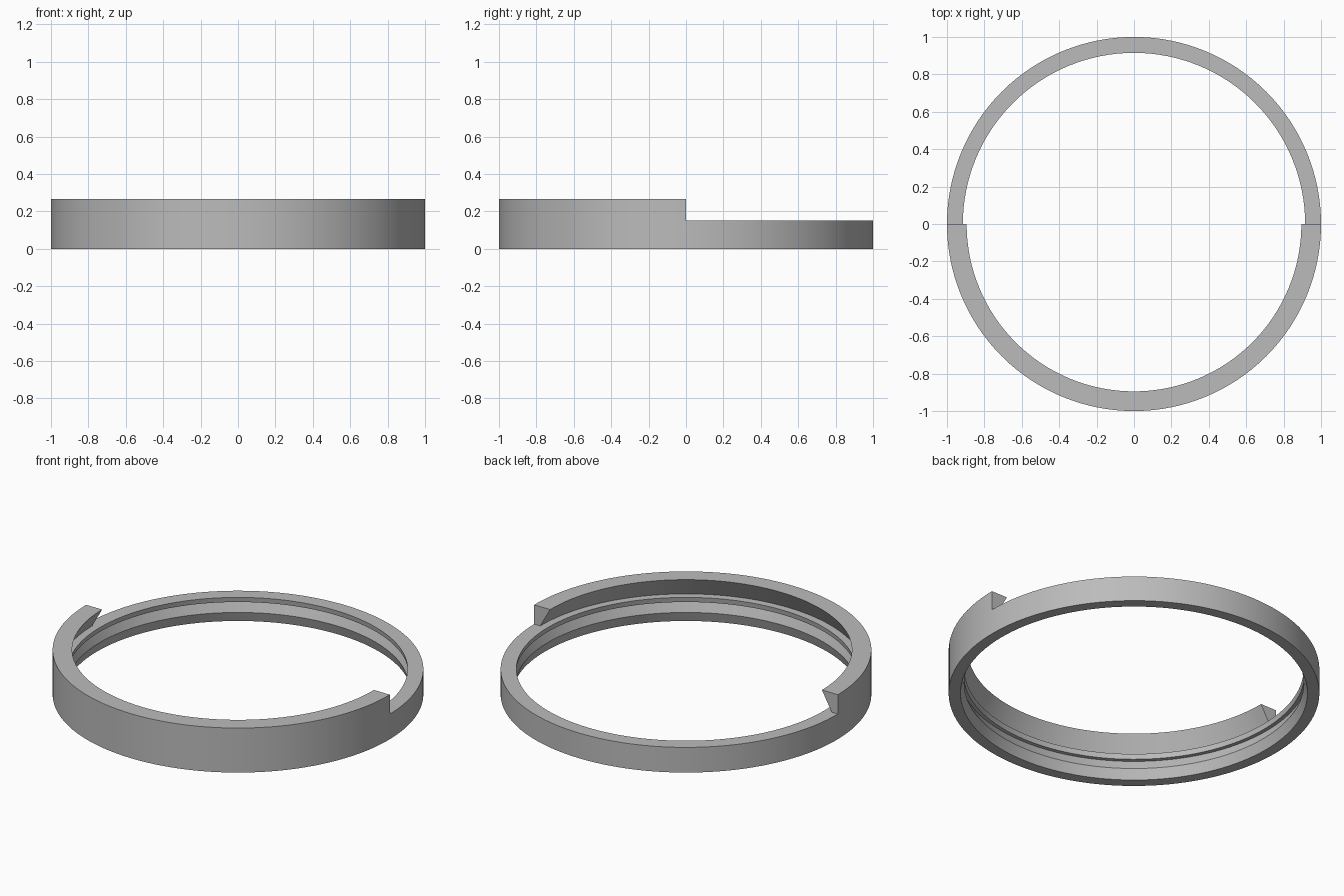
import bpy, bmesh, math

cube = bpy.data.objects.get("Cube")
if cube:
    bpy.data.objects.remove(cube, do_unlink=True)

# Material
grey = bpy.data.materials.new("plain grey")
grey.use_nodes = True
colour = (0.5, 0.5, 0.5, 1)
grey.diffuse_color = colour
grey.node_tree.nodes["Principled BSDF"].inputs["Base Color"].default_value = colour

SEGMENTS = 128
HALF = SEGMENTS // 2

# Cross-section points as (radius, height)
POINTS = [
    (1.0, 0.0), (1.0, 0.15),          # outer wall
    (1.0, 0.265), (0.895, 0.265),     # raised wall top
    (0.96, 0.15), (0.915, 0.15),      # undercut foot, shelf edge
    (0.92, 0.12), (0.94, 0.118),      # lip and groove
    (0.916, 0.06), (0.936, 0.0),      # lower bead and flared bottom
]
LOW = [0, 1, 4, 5, 6, 7, 8, 9]        # back half: low rim only
HIGH = list(range(10))                # front half: rim with raised wall
WALL_END = [1, 2, 3, 4]               # end face of the raised wall

bm = bmesh.new()

# One column of vertices per angle; the first half runs along the back
columns = []
for i in range(SEGMENTS):
    a = 2 * math.pi * i / SEGMENTS
    raised = i >= HALF or i == 0
    columns.append({k: bm.verts.new((POINTS[k][0] * math.cos(a),
                                     POINTS[k][0] * math.sin(a), POINTS[k][1]))
                    for k in (HIGH if raised else LOW)})

# Sweep each half's section around the ring
for i in range(SEGMENTS):
    c, d = columns[i], columns[(i + 1) % SEGMENTS]
    loop = HIGH if i >= HALF else LOW
    for p, q in zip(loop, loop[1:] + loop[:1]):
        bm.faces.new((c[p], d[p], d[q], c[q]))

# Close both ends of the raised wall
for i in (0, HALF):
    bm.faces.new([columns[i][k] for k in WALL_END])

bmesh.ops.recalc_face_normals(bm, faces=bm.faces[:])
mesh = bpy.data.meshes.new("stepped_ring")
bm.to_mesh(mesh)
bm.free()
mesh.materials.append(grey)

ring = bpy.data.objects.new("stepped_ring", mesh)
bpy.context.collection.objects.link(ring)
bpy.ops.object.select_all(action="DESELECT")
ring.select_set(True)
bpy.context.view_layer.objects.active = ring
bpy.ops.object.shade_smooth_by_angle(angle=math.radians(15))
